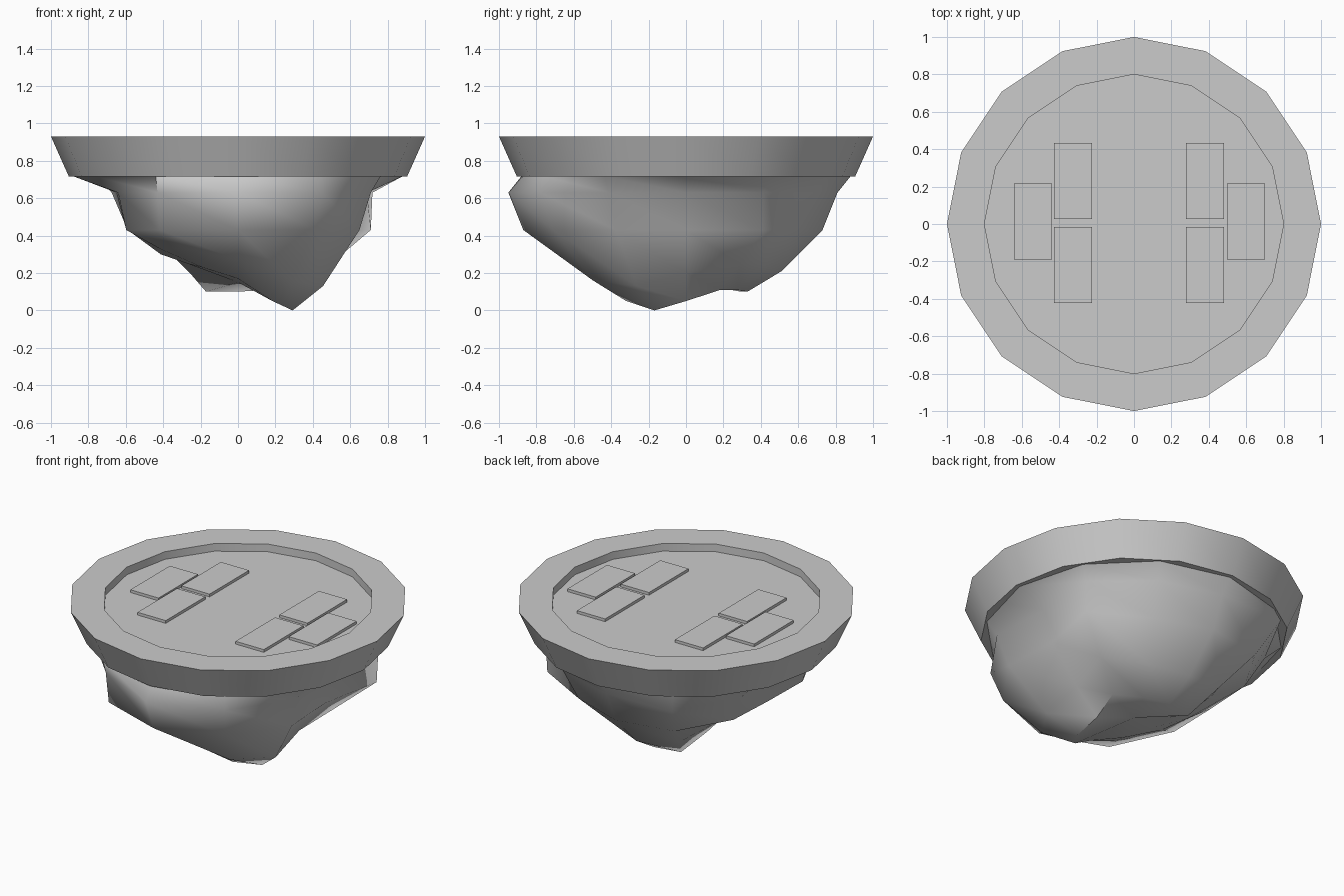
import bpy, bmesh
from math import sin, cos, radians, tau

if "Cube" in bpy.data.objects:
    bpy.data.objects.remove(bpy.data.objects["Cube"])


def make_object(name, bm, smooth=None):
    bmesh.ops.recalc_face_normals(bm, faces=bm.faces)
    mesh = bpy.data.meshes.new(name)
    bm.to_mesh(mesh)
    bm.free()
    ob = bpy.data.objects.new(name, mesh)
    bpy.context.collection.objects.link(ob)
    if smooth:
        bpy.ops.object.select_all(action='DESELECT')
        bpy.context.view_layer.objects.active = ob
        ob.select_set(True)
        bpy.ops.object.shade_smooth_by_angle(angle=radians(smooth))
    return ob


def bridge(bm, a, b):
    n = len(a)
    for i in range(n):
        j = (i + 1) % n
        bm.faces.new((a[i], a[j], b[j], b[i]))


# Sixteen-sided dish: recessed floor, flat rim, tapered outer wall
bm = bmesh.new()
rings = [[bm.verts.new((r * cos(i * tau / 16), r * sin(i * tau / 16), z))
          for i in range(16)]
         for r, z in [(0.8, 0.88), (0.8, 0.93), (1.0, 0.93), (0.905, 0.717)]]
for a, b in zip(rings, rings[1:]):
    bridge(bm, a, b)
bm.faces.new(rings[0])
bm.faces.new(rings[-1])
make_object("platform_dish", bm, smooth=30)

# Rough rock underside: per 30 degrees, shoulder radius, belly radius,
# then the surface height at 70% and 45% of the belly radius
SPOKES = [
    (.69, .63, .20, .05), (.83, .82, .25, .11), (.80, .70, .24, .11),
    (.81, .73, .21, .10), (.92, .76, .25, .10), (.78, .66, .34, .20),
    (.65, .59, .30, .25), (.74, .69, .33, .25), (.86, .84, .33, .23),
    (.95, .87, .27, .17), (.90, .82, .16, .05), (.82, .75, .13, .00),
]
bm = bmesh.new()
levels = [[] for _ in range(5)]
for i, (shoulder, belly, z_low, z_tip) in enumerate(SPOKES):
    c, s = cos(i * tau / 12), sin(i * tau / 12)
    points = [(0.88, 0.717), (shoulder, 0.63), (belly, 0.43),
              (0.7 * belly, z_low), (0.45 * belly, z_tip)]
    for level, (r, z) in zip(levels, points):
        level.append(bm.verts.new((r * c, r * s, z)))
for a, b in zip(levels, levels[1:]):
    bridge(bm, a, b)
middle = bm.verts.new((0, 0, 0.15))
for i in range(12):
    bm.faces.new((levels[-1][i], levels[-1][(i + 1) % 12], middle))
bm.faces.new(levels[0])
make_object("rock_base", bm, smooth=60)

# Two clusters of three thin paving slabs
for side, inner_x, outer_x in [("right", 0.38, 0.60), ("left", -0.325, -0.54)]:
    for part, x, y in [("back", inner_x, 0.23), ("front", inner_x, -0.22),
                       ("outer", outer_x, 0.013)]:
        bm = bmesh.new()
        bmesh.ops.create_cube(bm, size=1)
        bmesh.ops.scale(bm, vec=(0.203, 0.406, 0.02), verts=bm.verts)
        bmesh.ops.translate(bm, vec=(x, y, 0.888), verts=bm.verts)
        make_object(f"paving_slab_{side}_{part}", bm)
